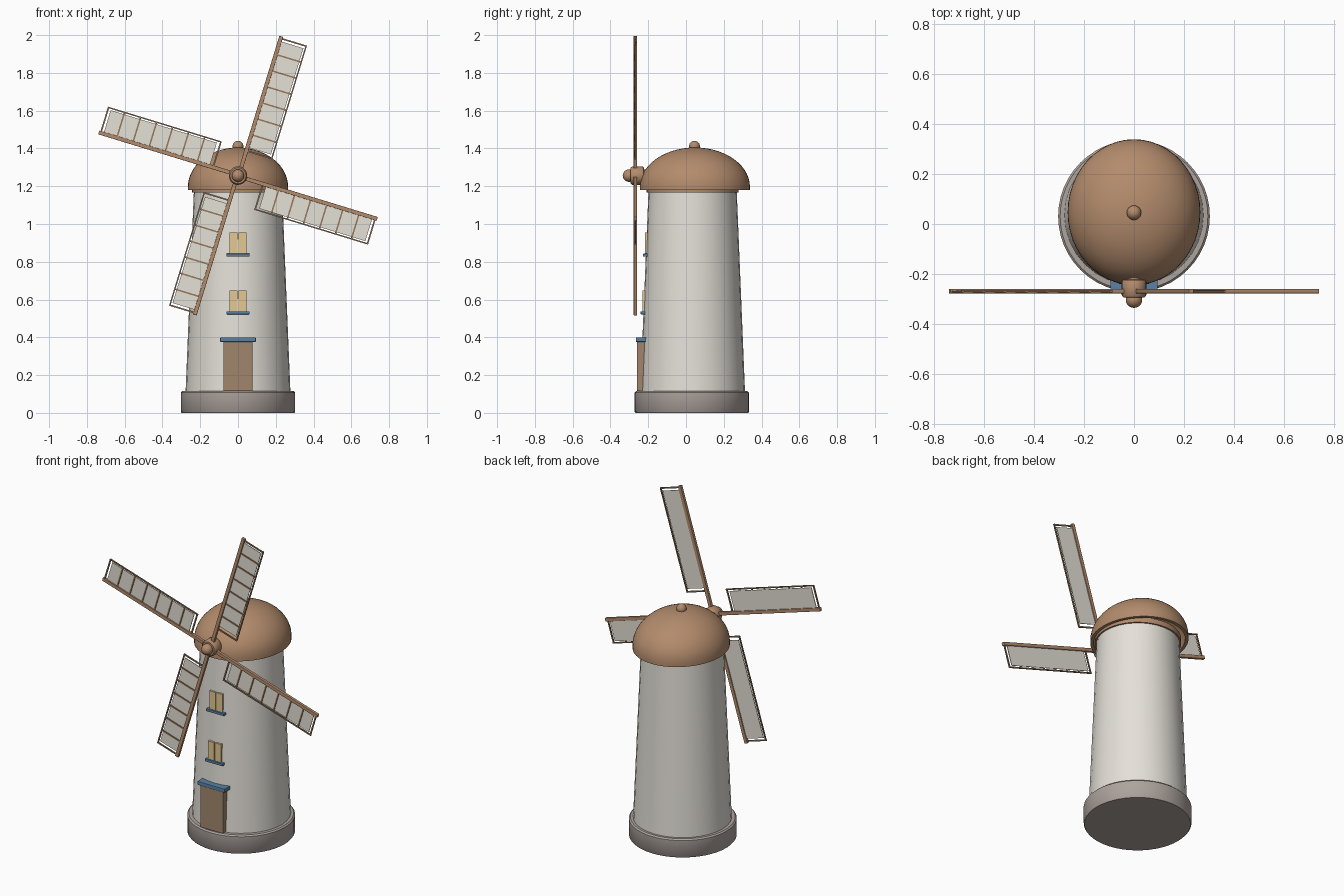
import bpy, math
from mathutils import Matrix, Vector

if "Cube" in bpy.data.objects:
    bpy.data.objects.remove(bpy.data.objects["Cube"])


def mat(name, r, g, b):
    m = bpy.data.materials.new(name)
    m.diffuse_color = (r, g, b, 1)
    m.use_nodes = True
    m.node_tree.nodes["Principled BSDF"].inputs["Base Color"].default_value = m.diffuse_color
    return m


WOOD = mat("wood", 0.45, 0.26, 0.15)
DARK = mat("dark_wood", 0.32, 0.19, 0.11)
DOOR = mat("door_wood", 0.36, 0.24, 0.15)
PLASTER = mat("plaster", 0.78, 0.75, 0.69)
STONE = mat("stone", 0.42, 0.37, 0.34)
BLUE = mat("blue_paint", 0.10, 0.22, 0.37)
GLASS = mat("warm_glass", 0.77, 0.58, 0.29)
CLOTH = mat("cloth", 0.78, 0.75, 0.67)


def finish(ob, name, m, smooth=True):
    ob.name = name
    ob.data.materials.append(m)
    if smooth:
        bpy.ops.object.select_all(action='DESELECT')
        ob.select_set(True)
        bpy.context.view_layer.objects.active = ob
        bpy.ops.object.shade_smooth_by_angle(angle=math.radians(40))
    return ob


def new_object(name, verts, faces):
    me = bpy.data.meshes.new(name)
    me.from_pydata(verts, [], faces)
    ob = bpy.data.objects.new(name, me)
    bpy.context.collection.objects.link(ob)
    return ob


def lathe(name, profile, m, matrix, n=32):
    """Revolve (radius, height) points around local z; end rings are capped by r=0 points."""
    verts, faces = [], []
    for r, h in profile:
        for i in range(n):
            a = 2 * math.pi * i / n
            verts.append((r * math.cos(a), r * math.sin(a), h))
    for k in range(len(profile) - 1):
        for i in range(n):
            j = (i + 1) % n
            faces.append((k * n + i, k * n + j, (k + 1) * n + j, (k + 1) * n + i))
    ob = new_object(name, verts, faces)
    import bmesh
    bm = bmesh.new()
    bm.from_mesh(ob.data)
    bmesh.ops.remove_doubles(bm, verts=bm.verts, dist=1e-5)
    bmesh.ops.recalc_face_normals(bm, faces=bm.faces)
    bm.to_mesh(ob.data)
    bm.free()
    ob.matrix_world = matrix
    return finish(ob, name, m)


def box(name, lo, hi, m, matrix=Matrix(), bevel=0.0):
    lo, hi = Vector(lo), Vector(hi)
    verts = [(x, y, z) for x in (lo.x, hi.x) for y in (lo.y, hi.y) for z in (lo.z, hi.z)]
    ob = new_object(name, verts, [(0, 1, 3, 2), (4, 6, 7, 5), (0, 4, 5, 1),
                                  (2, 3, 7, 6), (0, 2, 6, 4), (1, 5, 7, 3)])
    ob.matrix_world = matrix
    if bevel:
        b = ob.modifiers.new("bevel", 'BEVEL')
        b.width, b.segments = bevel, 2
    return finish(ob, name, m, False)


def ball(name, loc, r, m):
    bpy.ops.mesh.primitive_uv_sphere_add(segments=24, ring_count=12, radius=r, location=loc)
    return finish(bpy.context.object, name, m)


# stone base and tapered tower
at = Matrix.Translation
lathe("base", [(0, 0), (0.298, 0), (0.303, 0.006), (0.303, 0.107), (0.295, 0.115), (0, 0.115)],
      STONE, at((0, 0.031, 0)), 48)
lathe("tower", [(0, 0.1), (0.278, 0.1), (0.233, 1.19), (0, 1.19)], PLASTER, at((0, 0.035, 0)), 32)
lathe("collar", [(0, 1.168), (0.243, 1.168), (0.243, 1.20), (0, 1.20)], WOOD, at((0, 0.035, 0)), 48)

# hollow domed cap, longer front to back, with a finial
outer = [(0.265 * math.cos(t), 1.197 + 0.208 * math.sin(t))
         for t in [math.pi / 2 * k / 14 for k in range(15)]]
inner = [(r * 0.93, 1.18 + (z - 1.18) * 0.93) for r, z in reversed(outer)]
inner[0], outer[-1] = (0, inner[0][1]), (0, outer[-1][1])
lathe("cap", inner + [(0.247, 1.18), (0.265, 1.18)] + outer, WOOD,
      at((0, 0.047, 0)) @ Matrix.Diagonal((1, 1.1, 1, 1)), 48)
ball("cap_finial", (0, 0.045, 1.411), 0.029, WOOD)

# door and lintel
box("door", (-0.078, -0.26, 0.115), (0.078, -0.19, 0.378), DOOR, bevel=0.006)
box("door_lintel", (-0.094, -0.265, 0.376), (0.094, -0.19, 0.399), BLUE, bevel=0.003)

# two windows, each with two panes and a sill
for name, z, y in (("lower", 0.522, -0.222), ("upper", 0.828, -0.209)):
    for side, s in (("left", -1), ("right", 1)):
        x = sorted((s * 0.002, s * 0.044))
        box(f"{name}_window_{side}", (x[0], y - 0.008, z + 0.01), (x[1], y + 0.03, z + 0.127), GLASS)
    box(f"{name}_sill", (-0.061, y - 0.018, z), (0.061, y + 0.03, z + 0.015), BLUE, bevel=0.002)

# hub along the wind shaft
HUB_Z = 1.256
lathe("hub", [(0, 0.05), (0.033, 0.05), (0.033, 0.222), (0.044, 0.224), (0.049, 0.232),
              (0.049, 0.284), (0.042, 0.293), (0, 0.293)], WOOD,
      at((0, 0, HUB_Z)) @ Matrix.Rotation(math.pi / 2, 4, 'X'), 24)
ball("hub_nose", (0, -0.302, HUB_Z), 0.033, WOOD)

# four sails: local z runs along the spar, local x across the cloth
for k in range(4):
    M = at((0, -0.268, HUB_Z)) @ Matrix.Rotation(math.radians(17 + 90 * k), 4, 'Y')
    n = k + 1
    box(f"spar_{n}", (-0.007, -0.009, 0), (0.014, 0.009, 0.772), WOOD, M, 0.002)
    box(f"outer_rail_{n}", (0.141, -0.004, 0.135), (0.148, 0.004, 0.765), DARK, M)
    box(f"sail_cloth_{n}", (0.012, -0.001, 0.158), (0.134, 0.003, 0.746), CLOTH, M)
    for i in range(8):
        u = 0.139 + i * 0.622 / 7
        box(f"rung_{n}_{i + 1}", (0.01, -0.006, u - 0.004), (0.147, 0.001, u + 0.004), DARK, M)
